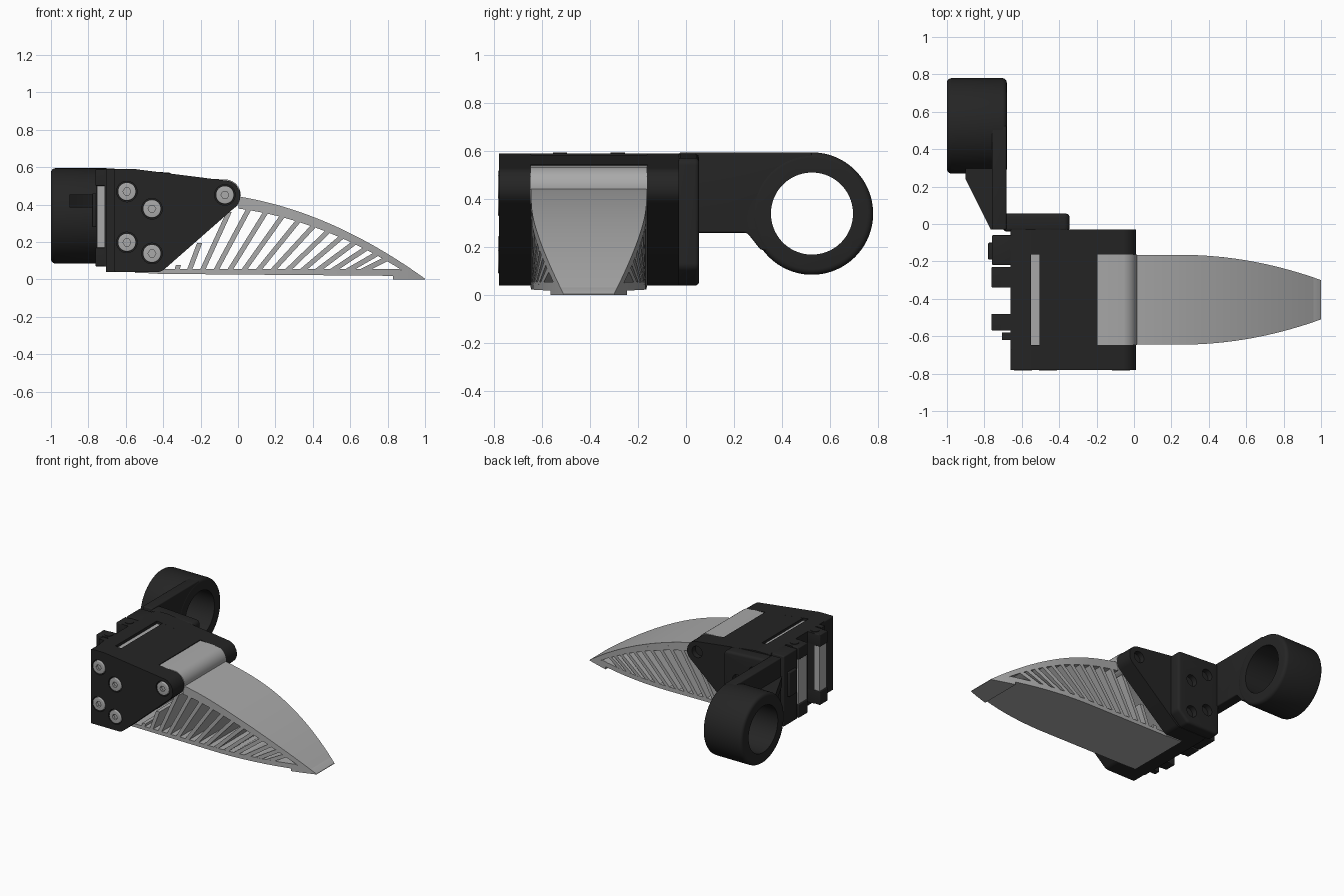
import bpy, bmesh
from math import pi, sin, cos, tan, radians
from mathutils import Vector, Matrix

if "Cube" in bpy.data.objects:
    bpy.data.objects.remove(bpy.data.objects["Cube"])


def material(name, v):
    m = bpy.data.materials.new(name)
    m.diffuse_color = (v, v, v, 1)
    m.use_nodes = True
    m.node_tree.nodes["Principled BSDF"].inputs["Base Color"].default_value = m.diffuse_color
    return m


BLACK, GREY = material("black_plastic", 0.018), material("grey_rubber", 0.4)
MAP = {'x': lambda u, v, d: (d, u, v), 'y': lambda u, v, d: (u, d, v), 'z': lambda u, v, d: (u, v, d)}


def finish(name, bm, mat):
    bmesh.ops.recalc_face_normals(bm, faces=bm.faces)
    me = bpy.data.meshes.new(name)
    bm.to_mesh(me)
    bm.free()
    ob = bpy.data.objects.new(name, me)
    bpy.context.collection.objects.link(ob)
    me.materials.append(mat)
    return ob


def activate(ob):
    bpy.ops.object.select_all(action='DESELECT')
    ob.select_set(True)
    bpy.context.view_layer.objects.active = ob


def smooth(ob):
    activate(ob)
    bpy.ops.object.shade_smooth_by_angle(angle=radians(35))


def rounded(pts, n=8):
    """Polygon of (u, v, radius) corners turned into a filleted outline."""
    out = []
    for i, (u, v, r) in enumerate(pts):
        p = Vector((u, v))
        if r == 0:
            out.append(p)
            continue
        a = (Vector(pts[i - 1][:2]) - p).normalized()
        b = (Vector(pts[(i + 1) % len(pts)][:2]) - p).normalized()
        half = a.angle(b) / 2
        c = p + (a + b).normalized() * r / sin(half)
        s, e = p + a * r / tan(half) - c, p + b * r / tan(half) - c
        out += [c + s.lerp(e, k / n).normalized() * r for k in range(n + 1)]
    return out


def circle(u, v, r, n=48):
    return [(u + r * cos(2 * pi * k / n), v + r * sin(2 * pi * k / n)) for k in range(n)]


def prism(name, pts, lo, hi, axis='y', mat=BLACK, bevel=0):
    bm = bmesh.new()
    rows = [[bm.verts.new(MAP[axis](p[0], p[1], d)) for p in pts] for d in (lo, hi)]
    n = len(pts)
    for row in rows:
        bm.faces.new(row)
    for i in range(n):
        bm.faces.new((rows[0][i], rows[0][(i + 1) % n], rows[1][(i + 1) % n], rows[1][i]))
    ob = finish(name, bm, mat)
    if bevel:
        activate(ob)
        m = ob.modifiers.new("bevel", 'BEVEL')
        m.width, m.segments, m.limit_method, m.angle_limit = bevel, 4, 'ANGLE', radians(40)
        bpy.ops.object.modifier_apply(modifier=m.name)
    smooth(ob)
    return ob


def box(name, x, y, z, mat=BLACK, bevel=0):
    return prism(name, [(x[0], z[0]), (x[1], z[0]), (x[1], z[1]), (x[0], z[1])], y[0], y[1], 'y', mat, bevel)


def cut(ob, pts, lo, hi, axis='y'):
    tool = prism("cutter", pts, lo, hi, axis, ob.data.materials[0])
    tool.hide_render = True
    activate(ob)
    m = ob.modifiers.new("cut", 'BOOLEAN')
    m.operation, m.object, m.solver = 'DIFFERENCE', tool, 'EXACT'
    bpy.ops.object.modifier_apply(modifier=m.name)
    bpy.data.objects.remove(tool)
    smooth(ob)


# Housing cheeks, top plate and back plate
SCREWS = [(-0.594, 0.47), (-0.46, 0.378), (-0.594, 0.198), (-0.46, 0.139), (-0.07, 0.452)]
cheek = rounded([(-0.66, 0.04, 0.01), (-0.41, 0.04, 0.06), (0.12, 0.505, 0.08), (-0.55, 0.59, 0.1), (-0.66, 0.59, 0.01)])
front_cheek = prism("front_cheek", cheek, -0.78, -0.647)
rear_cheek = prism("rear_cheek", cheek, -0.163, -0.03)
prism("top_plate", [(-0.505, 0.55), (-0.195, 0.515), (-0.195, 0.545), (-0.505, 0.584)], -0.65, -0.16)
box("back_plate", (-0.66, -0.55), (-0.67, -0.06), (0.04, 0.59))

# Mounting plate on the rear cheek
plate = rounded([(-0.70, 0.04, 0.03), (-0.43, 0.04, 0.04), (-0.345, 0.115, 0.04), (-0.345, 0.57, 0.03), (-0.70, 0.59, 0.03)])
mount_plate = prism("mount_plate", plate, -0.04, 0.055, bevel=0.018)

# Screw pockets and socket head screws
for i, (x, z) in enumerate(SCREWS):
    cut(front_cheek, circle(x, z, 0.055, 32), -0.8, -0.755)
    head = prism("screw_head", circle(x, z, 0.049, 32), -0.784, -0.74, mat=GREY, bevel=0.006)
    cut(head, circle(x, z, 0.021, 6), -0.8, -0.765)
    if i < 4:
        cut(mount_plate, circle(x, z, 0.042, 32), 0.015, 0.08)
    else:
        cut(rear_cheek, circle(x, z, 0.042, 32), -0.07, 0)

# Arm, ring and gusset
arm = prism("ring_arm", rounded([(-0.03, 0.26, 0), (0.255, 0.26, 0.03), (0.31, 0.19, 0), (0.525, 0.15, 0),
                                 (0.525, 0.594, 0), (-0.03, 0.594, 0)]), -0.76, -0.682, 'x', bevel=0.008)
ring = prism("ring", circle(0.525, 0.34, 0.255, 96), -1.0, -0.68, 'x', bevel=0.024)
for part in (arm, ring):
    cut(part, circle(0.525, 0.34, 0.171, 96), -1.1, -0.6, 'x')
prism("gusset", [(-0.74, -0.03), (-0.765, -0.03), (-0.9, 0.24), (-0.9, 0.305), (-0.74, 0.305)], 0.385, 0.455, 'z')

# Rear rails with grey contact pads
box("side_rail", (-0.76, -0.64), (-0.22, -0.06), (0.07, 0.59), bevel=0.008)
box("side_rail_lug", (-0.78, -0.74), (-0.19, -0.10), (0.28, 0.46), bevel=0.006)
box("outer_rail", (-0.705, -0.64), (-0.62, -0.58), (0.04, 0.59))
for y in ((-0.34, -0.23), (-0.57, -0.48)):
    mid = (y[0] + y[1]) / 2
    box("rail_web", (-0.715, -0.64), y, (0.07, 0.59))
    box("rail_top", (-0.762, -0.64), y, (0.5, 0.59), bevel=0.006)
    box("rail_bottom", (-0.762, -0.64), y, (0.07, 0.17), bevel=0.006)
    box("rail_pad", (-0.755, -0.70), (y[0] + 0.005, y[1] - 0.005), (0.168, 0.502), GREY)
    prism("rail_pin", circle(-0.69, mid, 0.03, 24), 0.07, 0.594, 'z')

# Finger: every piece shares the same width taper
MID = -0.405


def half_width(x):
    return 0.24 - 0.135 * (max(0, x - 0.25) / 0.75) ** 2


def top(x):
    return 0.444 - 0.16 * x - 0.28 * x * x if x > 0 else 0.44 + 1.05 * x


def under(x):
    return max(0.0, top(x) - 0.065 + 0.03 * x)


def strip(name, pairs):
    """Loft of (x, z_low, x, z_high) stations across the finger width."""
    bm = bmesh.new()
    rings = []
    for x0, z0, x1, z1 in pairs:
        rings.append([bm.verts.new((x, MID + s * half_width(x), z))
                      for x, z, s in ((x0, z0, -1), (x0, z0, 1), (x1, z1, 1), (x1, z1, -1))])
    for a, b in zip(rings, rings[1:]):
        for k in range(4):
            bm.faces.new((a[k], a[(k + 1) % 4], b[(k + 1) % 4], b[k]))
    bm.faces.new(rings[0])
    bm.faces.new(rings[-1])
    smooth(finish(name, bm, GREY))


N = 24
xs = [0.002 + 0.998 * i / N for i in range(N + 1)]
strip("finger_top_skin", [(x, under(x), x, top(x)) for x in xs])
xs = [-0.43 + 1.30 * i / N for i in range(N + 1)]
strip("finger_bottom_skin", [(x, 0.03 - 0.011 * (x + 0.43) / 1.3, x, 0.055) for x in xs])
strip("finger_tip", [(x, 0.0, x, min(0.05, top(x))) for x in (0.83, 0.87, 0.91, 0.96, 1.0)])

# Fanned ribs, upright at the base and leaning towards the tip
RIBS = 15
for i in range(RIBS):
    t = i / (RIBS - 1)
    x0, ang = -0.385 + 1.05 * t ** 1.1, radians(76 - 51 * t)
    d = 0.0
    while 0.05 + d * sin(ang) < top(x0 + d * cos(ang)) - 0.03:
        d += 0.004
    w = 0.013 / sin(ang)
    x1, z1 = x0 + d * cos(ang), 0.05 + d * sin(ang)
    strip("finger_rib", [(x0 - w, 0.045, x0 + w, 0.045), (x1 - w, z1, x1 + w, z1)])

# Finger base and hinge barrel held between the cheeks
barrel = [(-0.07 + 0.085 * cos(radians(a)), 0.45 + 0.085 * sin(radians(a))) for a in range(80, -61, -10)]
prism("finger_base", [(-0.552, 0.57), (-0.2, 0.54)] + barrel + [(-0.1, 0.35), (-0.43, 0.032), (-0.552, 0.035)],
      MID - 0.243, MID + 0.243, mat=GREY)
